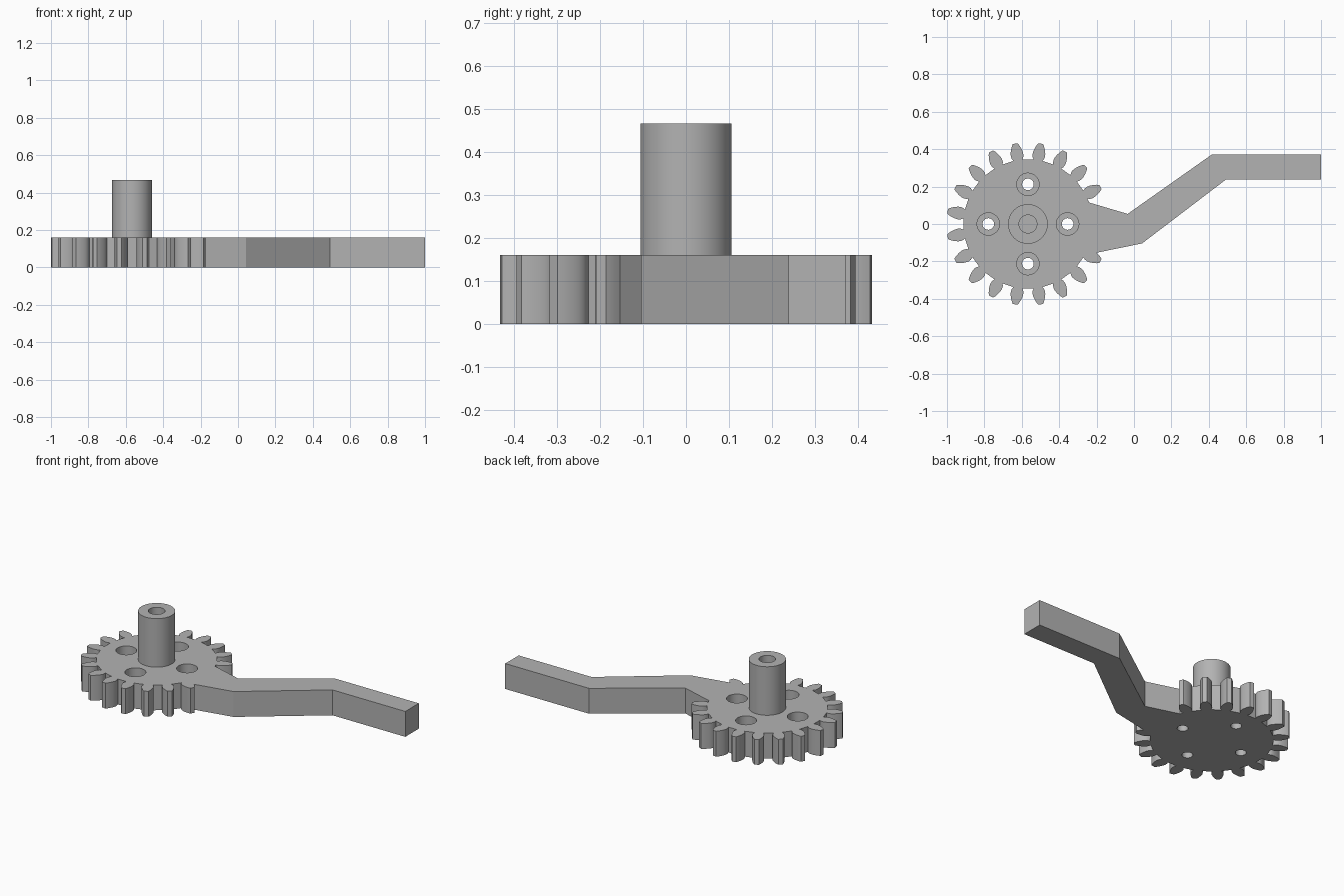
import bpy, bmesh
from math import cos, sin, pi, radians
from mathutils import Vector

cube = bpy.data.objects.get("Cube")
if cube:
    bpy.data.objects.remove(cube)

CENTRE = Vector((-0.567, 0, 0))
THICK = 0.16
TEETH = 20

grey = bpy.data.materials.new("plain grey")
grey.use_nodes = True
grey.diffuse_color = (0.45, 0.45, 0.45, 1)
grey.node_tree.nodes["Principled BSDF"].inputs["Base Color"].default_value = (0.45, 0.45, 0.45, 1)


def finish(name, bm):
    bmesh.ops.recalc_face_normals(bm, faces=bm.faces)
    mesh = bpy.data.meshes.new(name)
    bm.to_mesh(mesh)
    bm.free()
    mesh.materials.append(grey)
    obj = bpy.data.objects.new(name, mesh)
    bpy.context.collection.objects.link(obj)
    return obj


def smooth(obj):
    bpy.ops.object.select_all(action="DESELECT")
    obj.select_set(True)
    bpy.context.view_layer.objects.active = obj
    bpy.ops.object.shade_smooth_by_angle(angle=radians(25))


def lathe(name, profile, centre, closed, segments=48):
    """Spin a (radius, height) profile about a vertical axis."""
    bm = bmesh.new()
    rings = [[bm.verts.new(centre + Vector((r * cos(a), r * sin(a), z)))
              for a in (2 * pi * i / segments for i in range(segments))]
             for r, z in profile]
    for low, high in zip(rings, rings[1:]):
        for i in range(segments):
            j = (i + 1) % segments
            bm.faces.new((low[i], low[j], high[j], high[i]))
    for cap in closed:
        bm.faces.new(rings[cap])
    return finish(name, bm)


# Half of one tooth: (radius, half width), from root to tip
flank = [(0.345, 0.024), (0.357, 0.031), (0.371, 0.034), (0.384, 0.033),
         (0.397, 0.030), (0.410, 0.0255), (0.423, 0.020), (0.435, 0.013)]
tooth = [(r, -w) for r, w in flank] + [(r, w) for r, w in reversed(flank)]

# Gear outline: the teeth that stay clear of the arm
outline = []
for k in range(1, TEETH - 1):
    a = 2 * pi * (k + 0.5) / TEETH
    radial, side = Vector((cos(a), sin(a), 0)), Vector((-sin(a), cos(a), 0))
    points = tooth if k < TEETH - 2 else tooth[:-4]
    outline += [CENTRE + radial * r + side * w for r, w in points]

# The cranked arm closes the outline
arm = [(0.043, -0.104), (0.492, 0.238), (1, 0.238), (1, 0.372),
       (0.417, 0.372), (-0.034, 0.054), (-0.240, 0.115)]
outline += [Vector((x, y, 0)) for x, y in arm]

bm = bmesh.new()
base = bm.faces.new([bm.verts.new(p) for p in outline])
top = bmesh.ops.extrude_face_region(bm, geom=[base], use_keep_orig=True)
bmesh.ops.translate(bm, vec=(0, 0, THICK),
                    verts=[v for v in top["geom"] if isinstance(v, bmesh.types.BMVert)])
gear = finish("gear_with_arm", bm)

# Four stepped screw holes around the shaft
for i in range(4):
    a = i * pi / 2
    place = CENTRE + Vector((cos(a), sin(a), 0)) * 0.212
    cutter = lathe("hole_cutter", [(0.031, -0.05), (0.031, 0.055), (0.06, 0.055), (0.06, 0.22)],
                   place, (0, -1), 32)
    cut = gear.modifiers.new("screw_hole", "BOOLEAN")
    cut.operation = "DIFFERENCE"
    cut.solver = "EXACT"
    cut.object = cutter
    bpy.ops.object.select_all(action="DESELECT")
    bpy.context.view_layer.objects.active = gear
    gear.select_set(True)
    bpy.ops.object.modifier_apply(modifier=cut.name)
    bpy.data.objects.remove(cutter)
smooth(gear)

# Hollow shaft standing on the gear
shaft = lathe("shaft", [(0.106, THICK), (0.106, 0.466), (0.048, 0.466), (0.048, THICK)], CENTRE, ())
smooth(shaft)
